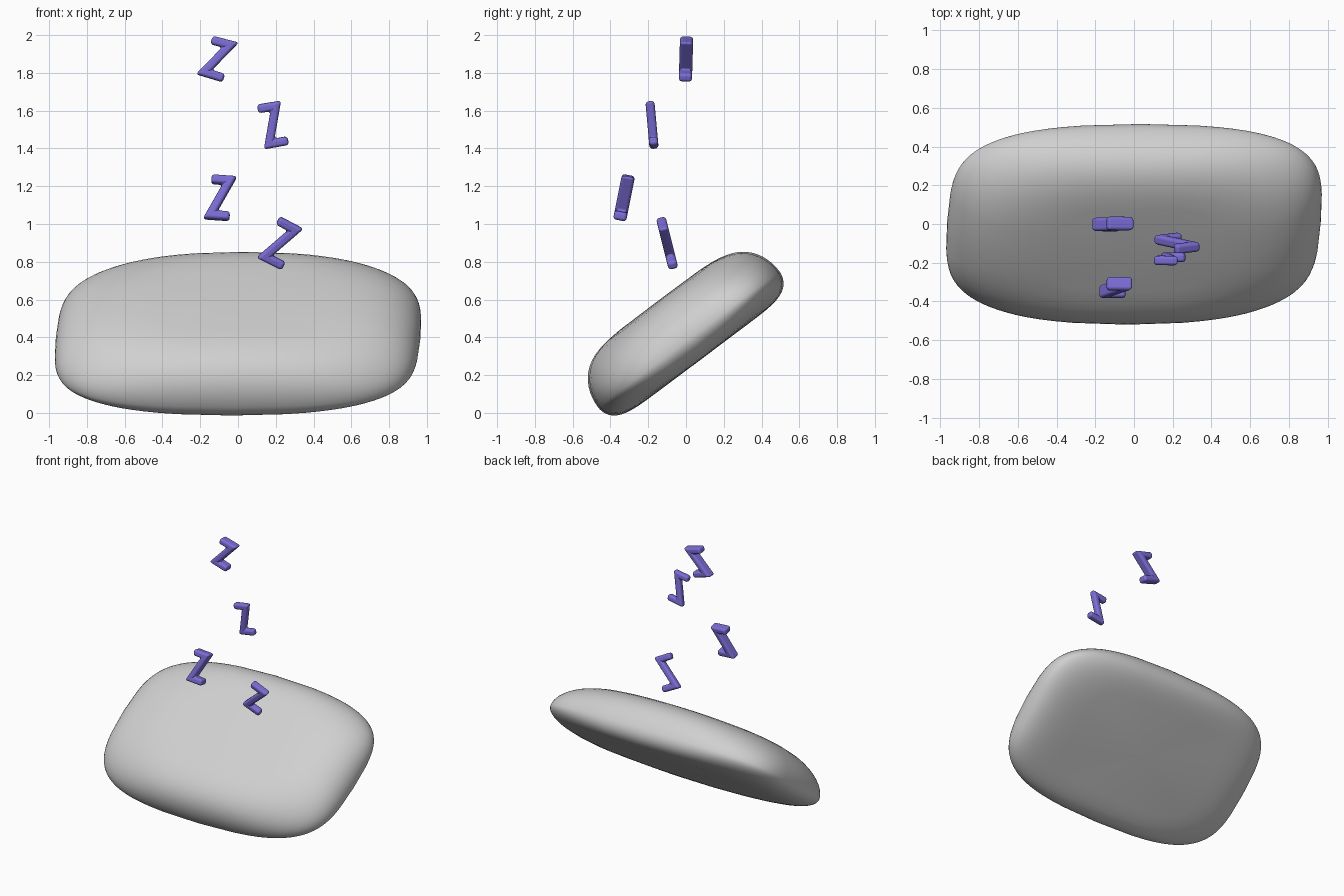
import bpy, bmesh, math
from mathutils import Vector, Matrix

cube = bpy.data.objects.get("Cube")
if cube:
    bpy.data.objects.remove(cube, do_unlink=True)


def material(name, color):
    mat = bpy.data.materials.new(name)
    mat.use_nodes = True
    mat.diffuse_color = (*color, 1)
    mat.node_tree.nodes["Principled BSDF"].inputs["Base Color"].default_value = (*color, 1)
    return mat


def finish(bm, name, mat):
    bmesh.ops.recalc_face_normals(bm, faces=bm.faces)
    mesh = bpy.data.meshes.new(name)
    bm.to_mesh(mesh)
    bm.free()
    mesh.materials.append(mat)
    mesh.shade_smooth()
    obj = bpy.data.objects.new(name, mesh)
    bpy.context.collection.objects.link(obj)
    return obj


grey = material("soft grey", (0.63, 0.63, 0.63))
violet = material("violet", (0.2, 0.155, 0.68))


# Pillow: bowed rectangular rings swept from the underside up to the domed top,
# thinning towards the four corners
def power(value, exponent):
    return math.copysign(abs(value) ** exponent, value)


def pillow(half_length=0.965, half_width=0.6, top=0.26, bottom=0.125, around=80, rows=28):
    bm = bmesh.new()
    rings = []
    for j in range(1, rows):
        phi = math.pi * (j / rows - 0.5)
        upper = phi > 0
        scale = math.cos(phi) ** (2 / (5.2 if upper else 9))
        height = math.sin(phi) * (top if upper else bottom)
        ring = []
        for i in range(around):
            t = math.tau * i / around
            a = scale * power(math.cos(t), 2 / 4.6)
            b = scale * power(math.sin(t), 2 / 4.6)
            u = half_width * b * (1 - 0.11 * a * a)
            x = half_length * a * (1 - 0.04 * b * b) + 0.06 * u
            ring.append(bm.verts.new((x, u, height * (1 - 0.6 * (a * b) ** 2))))
        rings.append(ring)
    for low, high in zip(rings, rings[1:]):
        for i in range(around):
            k = (i + 1) % around
            bm.faces.new((low[i], low[k], high[k], high[i]))
    for ring, height in ((rings[0], -bottom), (rings[-1], top)):
        pole = bm.verts.new((0, 0, height))
        for i in range(around):
            bm.faces.new((ring[i], ring[(i + 1) % around], pole))
    bm.transform(Matrix.Translation((0, 0.014, 0.39)) @ Matrix.Rotation(math.atan(0.75), 4, "X"))
    return finish(bm, "pillow", grey)


# Zigzag: a mitred three-stroke ribbon, thickened and rounded
def zigzag(name, path, y, lean, depth, stroke=0.046):
    pts = [Vector(p) for p in path]
    pts[0] += (pts[0] - pts[1]).normalized() * 0.016
    pts[-1] += (pts[-1] - pts[-2]).normalized() * 0.016
    dirs = [(b - a).normalized() for a, b in zip(pts, pts[1:])]
    normals = [Vector((-d.y, d.x)) for d in dirs]
    offsets = [normals[0]]
    for a, b in zip(normals, normals[1:]):
        miter = (a + b).normalized()
        offsets.append(miter / miter.dot(a))
    offsets.append(normals[-1])
    left = [p + o * stroke / 2 for p, o in zip(pts, offsets)]
    right = [p - o * stroke / 2 for p, o in zip(pts, offsets)]
    middle_z = sum(p.y for p in pts) / len(pts)

    bm = bmesh.new()
    thick = Vector((0, 1, -lean)).normalized() * depth
    outline = [Vector((p.x, y + lean * (p.y - middle_z), p.y)) - thick / 2
               for p in left + right[::-1]]
    face = bm.faces.new([bm.verts.new(p) for p in outline])
    back = bmesh.ops.extrude_face_region(bm, geom=[face], use_keep_orig=True)
    verts = [v for v in back["geom"] if isinstance(v, bmesh.types.BMVert)]
    bmesh.ops.translate(bm, verts=verts, vec=thick)
    obj = finish(bm, name, violet)
    bevel = obj.modifiers.new("rounding", "BEVEL")
    bevel.width = 0.017
    bevel.segments = 4
    bevel.harden_normals = True


pillow()
zigzag("zigzag_top", [(-0.125, 1.97), (-0.04, 1.948), (-0.18, 1.804), (-0.09, 1.777)],
       0.0, 0.03, 0.07)
zigzag("zigzag_upper", [(0.12, 1.612), (0.2, 1.625), (0.165, 1.424), (0.25, 1.439)],
       -0.18, -0.09, 0.048)
zigzag("zigzag_middle", [(-0.125, 1.236), (-0.043, 1.23), (-0.147, 1.048), (-0.06, 1.042)],
       -0.328, 0.2, 0.07)
zigzag("zigzag_lower", [(0.225, 1.012), (0.305, 0.97), (0.14, 0.828), (0.227, 0.785)],
       -0.1, -0.25, 0.052)
